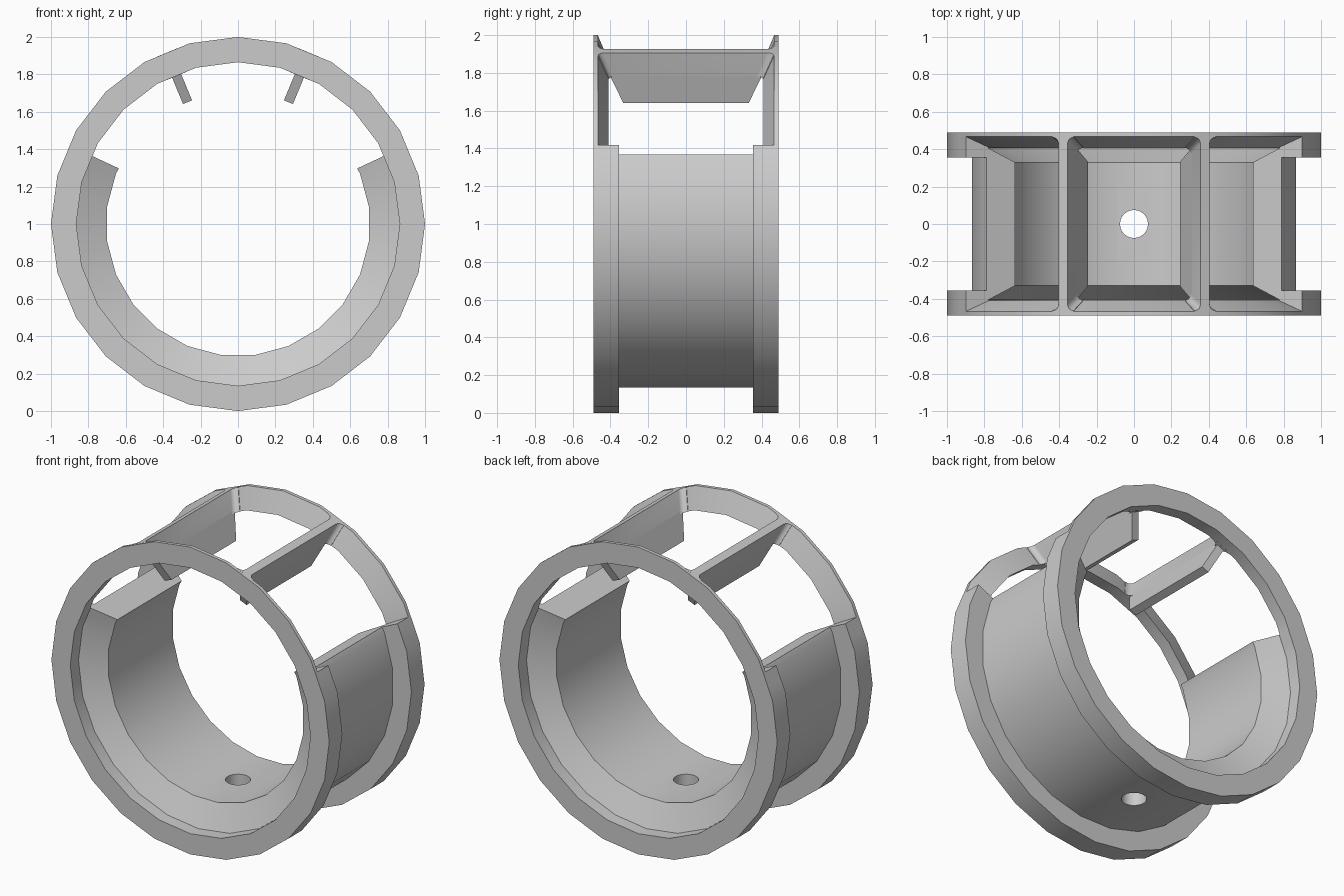
import bpy, bmesh
from math import sin, cos, pi, radians

if "Cube" in bpy.data.objects:
    bpy.data.objects.remove(bpy.data.objects["Cube"], do_unlink=True)

STEP = 15            # degrees per facet
END = 25             # the open top starts at this angle
VANE = 67.5          # angle of the crossbar vanes
HALF_VANE = 0.026
FILLET = 0.035
parts = []

# One light grey for everything
grey = bpy.data.materials.new("light_grey")
grey.use_nodes = True
colour = (0.6, 0.6, 0.6, 1)
grey.diffuse_color = colour
grey.node_tree.nodes["Principled BSDF"].inputs["Base Color"].default_value = colour


def polar(r, y, angle, shift=0):
    """Point around the y axis, optionally moved sideways along the tangent."""
    a = radians(angle)
    return (r * cos(a) - shift * sin(a), y, 1 + r * sin(a) + shift * cos(a))


def chord(r, angle, turn=0):
    """Radius of the faceted circle at any angle; turn is in facets."""
    half = radians(STEP / 2)
    return r * cos(half) / cos(radians((angle - turn * STEP) % STEP) - half)


def loft(sections):
    """Skin a list of cross-sections and cap both ends."""
    bm = bmesh.new()
    rows = [[bm.verts.new(p) for p in s] for s in sections]
    n = len(rows[0])
    bm.faces.new(rows[0][::-1])
    bm.faces.new(rows[-1])
    for a, b in zip(rows, rows[1:]):
        for i in range(n):
            j = (i + 1) % n
            bm.faces.new((a[i], a[j], b[j], b[i]))
    bm.normal_update()
    return bm


def finish(bm, name):
    bmesh.ops.triangulate(bm, faces=bm.faces[:])
    bm.normal_update()
    bmesh.ops.recalc_face_normals(bm, faces=bm.faces[:])
    if bm.calc_volume(signed=True) < 0:
        bmesh.ops.reverse_faces(bm, faces=bm.faces[:])
    mesh = bpy.data.meshes.new(name)
    bm.to_mesh(mesh)
    bm.free()
    mesh.materials.append(grey)
    obj = bpy.data.objects.new(name, mesh)
    bpy.context.collection.objects.link(obj)
    parts.append(obj)


def pierce_bottom(bm, radius, count=24):
    """Round hole through the two flat facets at the bottom of the drum."""
    bm.faces.ensure_lookup_table()
    loops = []
    for face in [f for f in bm.faces if f.normal.z ** 2 > 0.98
                 and f.calc_center_median().xy.length < 0.02]:
        z = face.calc_center_median().z
        border = list(face.edges)
        bmesh.ops.delete(bm, geom=[face], context='FACES_ONLY')
        rim = [bm.verts.new((radius * cos(2 * pi * k / count), radius * sin(2 * pi * k / count), z))
               for k in range(count)]
        circle = [bm.edges.new((rim[k - 1], rim[k])) for k in range(count)]
        bmesh.ops.triangle_fill(bm, edges=border + circle, use_beauty=True, normal=(0, 0, 1))
        loops.append(rim)
    low, high = loops
    for k in range(count):
        bm.faces.new((low[k - 1], low[k], high[k], high[k - 1]))


# Drum with flanges, open at the top; its walls are turned half a facet
half_profile = [(1, .49, 0), (.865, .49, 0), (.865, .405, 0), (.706, .33, .5)]
other_half = [(r, -y, t) for r, y, t in reversed(half_profile)]
groove = [(1, -.355, 0), (.873, -.355, .5), (.873, .355, .5), (1, .355, 0)]
profile = half_profile + other_half + groove
first, last = 180 - END, 360 + END
whole = [first, 160] + [STEP * i for i in range(11, 26)] + [last]
turned = [first] + [STEP * (i + .5) for i in range(10, 26)] + [last]
drum = loft([[polar(chord(r, a if t else b, t), y, a if t else b) for r, y, t in profile]
             for a, b in zip(turned, whole)])
pierce_bottom(drum, 0.075)
finish(drum, "flanged_drum")


def wall(r):
    """Half width of the flared windows at a radius."""
    return .341 + .42 * (r - .7)


# Thin tapered rims bridging the open top
rim_angles = [END] + [STEP * i for i in range(2, 11)] + [180 - END]
for name, side in (("front_top_rim", -1), ("back_top_rim", 1)):
    outline = [(1, .49), (.865, .49), (.865, wall(.865)), (1, wall(1))]
    finish(loft([[polar(chord(r, a), side * y, a) for r, y in outline] for a in rim_angles]), name)


def bar_section(r, angle):
    """Crossbar section with rounded corners where it meets the rims."""
    w = wall(r)
    arc = [(HALF_VANE + FILLET * (1 - cos(pi * k / 8)), w - FILLET * (1 - sin(pi * k / 8))) for k in range(5)]
    quarter = arc + [(HALF_VANE + FILLET, w + 0.01)]
    upper = quarter + [(-t, y) for t, y in reversed(quarter)]
    return [polar(r, y, angle, t) for t, y in upper + [(-t, -y) for t, y in upper]]


def vane_section(r, angle):
    w = .33 + .4545 * (r - .7)
    return [polar(r, sy * w, angle, st * HALF_VANE) for st, sy in ((-1, -1), (1, -1), (1, 1), (-1, 1))]


# Radial vanes hanging from the crossbars
for side, angle in (("left", VANE), ("right", 180 - VANE)):
    finish(loft([bar_section(r, angle) for r in (.857, .992)]), side + "_crossbar")
    finish(loft([vane_section(r, angle) for r in (.705, .87)]), side + "_vane")

# Smooth the curved walls, keep edges crisp
bpy.ops.object.select_all(action='DESELECT')
for obj in parts:
    obj.select_set(True)
bpy.context.view_layer.objects.active = parts[0]
bpy.ops.object.shade_smooth_by_angle(angle=radians(30))
